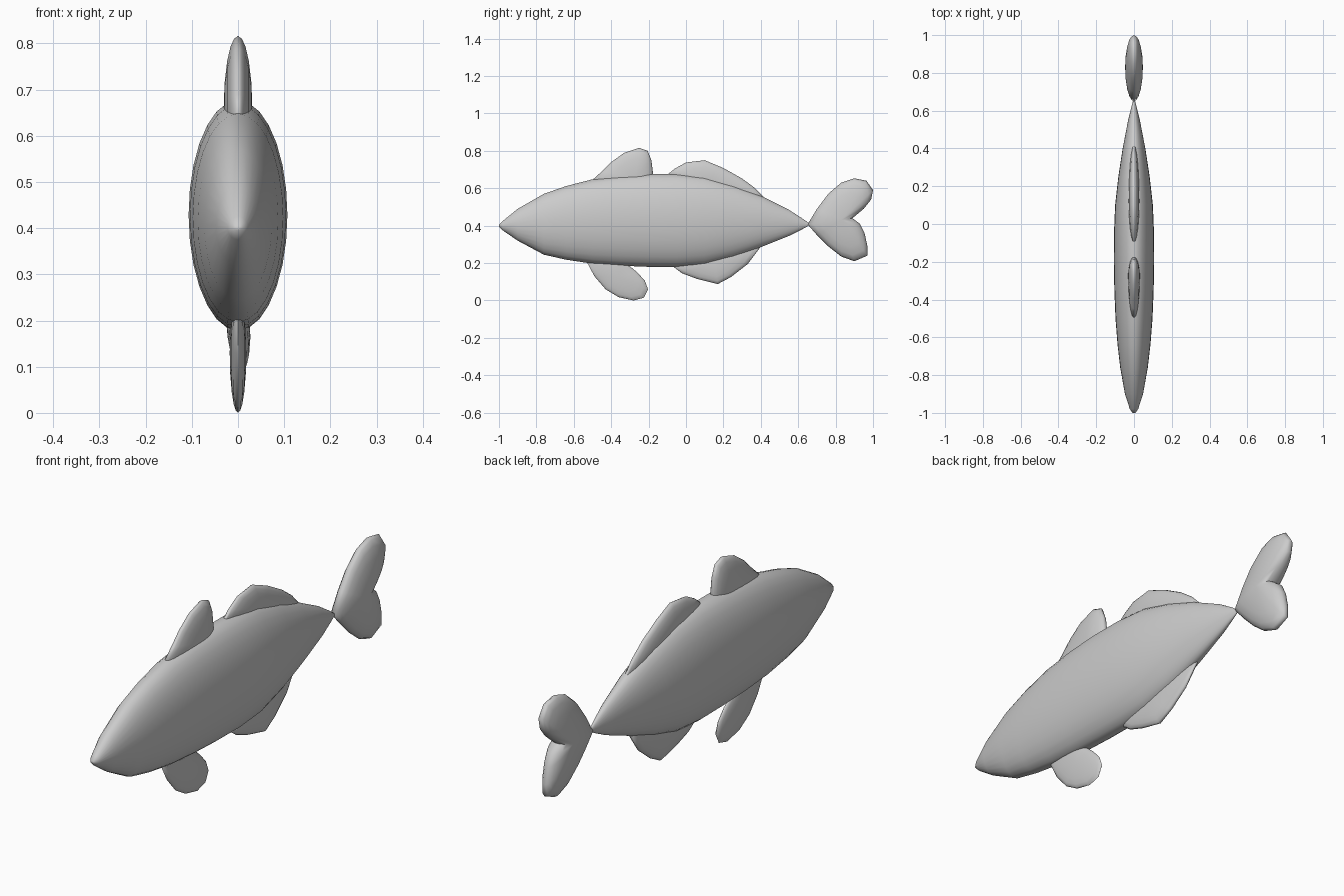
import bpy, bmesh, math

if "Cube" in bpy.data.objects:
    bpy.data.objects.remove(bpy.data.objects["Cube"])

grey = bpy.data.materials.new("soft grey")
grey.diffuse_color = (0.6, 0.6, 0.6, 1)
grey.use_nodes = True
grey.node_tree.nodes["Principled BSDF"].inputs["Base Color"].default_value = grey.diffuse_color


def finish(name, bm, angle):
    bmesh.ops.recalc_face_normals(bm, faces=bm.faces)
    mesh = bpy.data.meshes.new(name)
    bm.to_mesh(mesh)
    bm.free()
    mesh.materials.append(grey)
    ob = bpy.data.objects.new(name, mesh)
    bpy.context.collection.objects.link(ob)
    bpy.ops.object.select_all(action='DESELECT')
    ob.select_set(True)
    bpy.context.view_layer.objects.active = ob
    bpy.ops.object.shade_smooth_by_angle(angle=math.radians(angle))


def bridge(bm, a, b):
    n = len(a)
    for i in range(n):
        j = (i + 1) % n
        bm.faces.new((a[i], a[j], b[j], b[i]))


# Body: elliptical stations (y, top z, bottom z, half width)
STATIONS = [(-1.0, .405, .395, .008), (-.98, .425, .375, .022), (-.9, .49, .32, .048),
            (-.76, .57, .245, .073), (-.64, .612, .218, .087), (-.5, .648, .197, .098),
            (-.35, .668, .186, .104), (-.2, .677, .18, .107), (-.05, .677, .178, .106),
            (.1, .663, .19, .10), (.25, .62, .23, .083), (.4, .56, .285, .06),
            (.55, .485, .345, .031), (.62, .44, .38, .014), (.66, .412, .402, .004)]
bm = bmesh.new()
rings = []
for y, top, bot, w in STATIONS:
    ring = []
    for i in range(28):
        a = 2 * math.pi * i / 28
        ring.append(bm.verts.new((w * math.cos(a), y,
                                  (top + bot) / 2 + (top - bot) / 2 * math.sin(a))))
    rings.append(ring)
for a, b in zip(rings, rings[1:]):
    bridge(bm, a, b)
bm.faces.new(rings[0])
bm.faces.new(rings[-1])
finish("body", bm, 60)


# Fins: side outline (y, z) swelling to a half thickness around a centre
def fin(name, outline, centre, thick, lean=0.0):
    bm = bmesh.new()
    cy, cz = centre

    def point(y, z, s, side):
        py, pz = cy + (y - cy) * s, cz + (z - cz) * s
        x = side * thick * math.sqrt(1 - s * s)
        return bm.verts.new((x + lean * (cz - pz), py, pz))

    rim = [point(y, z, 1, 0) for y, z in outline]
    for side in (-1, 1):
        last = rim
        for s in (.96, .85, .65, .35):
            ring = [point(y, z, s, side) for y, z in outline]
            bridge(bm, last, ring)
            last = ring
        tip = point(cy, cz, 0, side)
        for i in range(len(last)):
            bm.faces.new((last[i], last[(i + 1) % len(last)], tip))
    finish(name, bm, 80)


fin("front_dorsal_fin",
    [(-.5, .645), (-.45, .69), (-.4, .74), (-.33, .79), (-.25, .816), (-.205, .80),
     (-.185, .75), (-.175, .67), (-.19, .60), (-.32, .57), (-.45, .60)],
    (-.27, .66), .031)
fin("rear_dorsal_fin",
    [(-.1, .673), (-.06, .705), (.0, .738), (.1, .75), (.2, .708), (.3, .652),
     (.37, .60), (.42, .548), (.36, .53), (.2, .56), (.0, .60)],
    (.12, .65), .028)
fin("pelvic_fin",
    [(-.53, .205), (-.49, .13), (-.43, .06), (-.36, .018), (-.28, .0), (-.225, .015),
     (-.203, .06), (-.22, .105), (-.26, .15), (-.32, .20), (-.36, .25), (-.46, .25)],
    (-.36, .13), .018)
fin("anal_fin",
    [(-.07, .182), (-.02, .145), (.06, .115), (.17, .088), (.24, .125), (.33, .195),
     (.4, .288), (.3, .30), (.15, .29), (.0, .25)],
    (.15, .20), .026, .06)
fin("tail_fin",
    [(.65, .407), (.70, .49), (.76, .57), (.83, .63), (.90, .653), (.965, .64),
     (1.0, .59), (.99, .54), (.95, .49), (.89, .44), (.93, .41), (.955, .36),
     (.97, .29), (.97, .24), (.90, .21), (.83, .235), (.76, .29), (.70, .35)],
    (.83, .43), .047)
